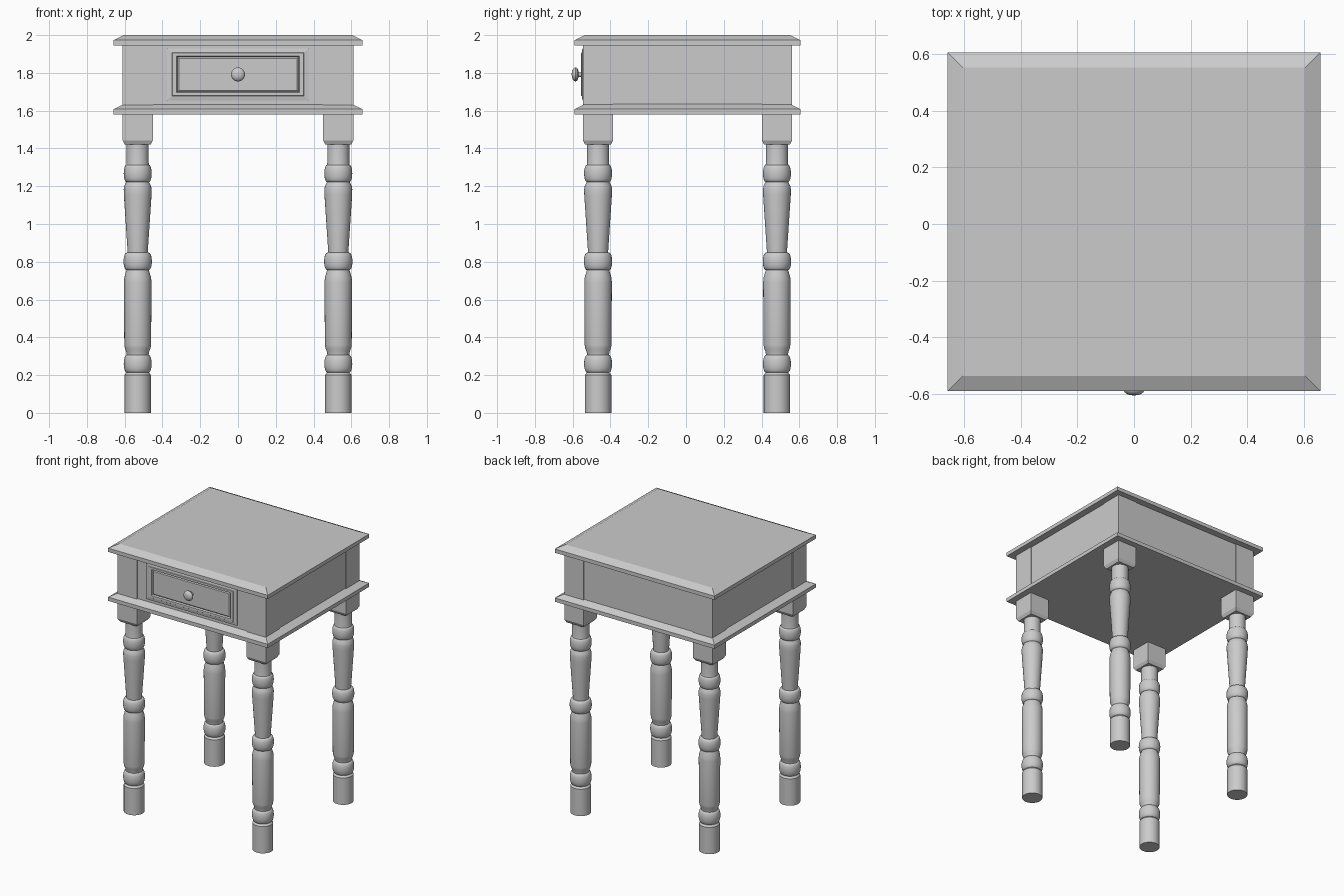
import bpy, bmesh, math
from mathutils import Matrix

if "Cube" in bpy.data.objects:
    bpy.data.objects.remove(bpy.data.objects["Cube"])

CY = 0.008            # table centre in y (the knob sticks out in front)
LX, LY = 0.531, 0.4735  # leg centre


def finish(name, bm, loc, mirror=(), smooth=False):
    bmesh.ops.recalc_face_normals(bm, faces=bm.faces)
    me = bpy.data.meshes.new(name)
    bm.to_mesh(me)
    bm.free()
    ob = bpy.data.objects.new(name, me)
    bpy.context.collection.objects.link(ob)
    ob.location = loc
    if smooth:
        bpy.ops.object.select_all(action='DESELECT')
        ob.select_set(True)
        bpy.context.view_layer.objects.active = ob
        bpy.ops.object.shade_smooth_by_angle(angle=math.radians(35))
    if mirror:
        m = ob.modifiers.new("mirror", 'MIRROR')
        m.use_axis = ('x' in mirror, 'y' in mirror, False)
        m.use_mirror_merge = False
    return ob


def loft(name, rings, loc=(0, CY, 0), offset=(0, 0), facing_front=False, mirror=()):
    """Stack of rectangles (half width, half depth, height), capped at both ends."""
    bm = bmesh.new()
    loops = [[bm.verts.new((sx * hx + offset[0], sy * hy + offset[1], z))
              for sx, sy in ((-1, -1), (1, -1), (1, 1), (-1, 1))] for hx, hy, z in rings]
    for a, b in zip(loops, loops[1:]):
        for i in range(4):
            j = (i + 1) % 4
            bm.faces.new((a[i], a[j], b[j], b[i]))
    bm.faces.new(loops[0])
    bm.faces.new(loops[-1])
    if facing_front:
        bm.transform(Matrix.Rotation(math.pi / 2, 4, 'X'))
    return finish(name, bm, loc, mirror)


def lathe(name, profile, loc, offset=(0, 0), facing_front=False, mirror=(), n=32):
    """Turned part from (radius, height) points."""
    bm = bmesh.new()
    loops = [[bm.verts.new((r * math.cos(2 * math.pi * i / n) + offset[0],
                            r * math.sin(2 * math.pi * i / n) + offset[1], z))
              for i in range(n)] for r, z in profile]
    for a, b in zip(loops, loops[1:]):
        for i in range(n):
            j = (i + 1) % n
            bm.faces.new((a[i], a[j], b[j], b[i]))
    bm.faces.new(loops[0])
    bm.faces.new(loops[-1])
    if facing_front:
        bm.transform(Matrix.Rotation(math.pi / 2, 4, 'X'))
    return finish(name, bm, loc, mirror, smooth=True)


def bead(z, half, r0, r1, steps=10):
    """Rounded ring on a turned profile, going upward."""
    return [(r0 + (r1 - r0) * math.sin(math.pi * k / steps),
             z - half * math.cos(math.pi * k / steps)) for k in range(steps + 1)]


# Table top and lower moulding, both with chamfered upper edges
for name, z in (("table_top", 1.945), ("lower_moulding", 1.58)):
    loft(name, [(0.658, 0.598, z), (0.658, 0.598, z + 0.028), (0.604, 0.544, z + 0.055)])

# Apron box between the corner posts
loft("apron", [(0.606, 0.548, 1.6), (0.606, 0.548, 1.95)])

# Square corner posts, chamfered below
loft("corner_post", [(0.068, 0.068, 1.42), (0.08, 0.08, 1.443), (0.08, 0.08, 1.95)],
     offset=(LX, -LY), mirror='xy')

# Turned legs
profile = [(0.07, 0.0), (0.07, 0.2), (0.065, 0.207)]
profile += bead(0.26, 0.047, 0.058, 0.074)
profile += [(0.061, 0.325), (0.068, 0.342), (0.071, 0.36), (0.073, 0.69), (0.071, 0.715), (0.064, 0.74)]
profile += bead(0.802, 0.046, 0.059, 0.075)
profile += [(0.053, 0.849), (0.073, 1.15), (0.074, 1.185), (0.070, 1.203)]
profile += bead(1.268, 0.045, 0.060, 0.074)
profile += [(0.058, 1.325), (0.058, 1.43)]
lathe("turned_leg", profile, (0, CY, 0), offset=(LX, -LY), mirror='xy')

# Drawer front with stepped border and sunken panel
loft("drawer_front", [(0.375, 0.138, 0.0), (0.375, 0.138, 0.010), (0.350, 0.115, 0.014),
                      (0.348, 0.113, 0.017), (0.325, 0.097, 0.017), (0.320, 0.092, 0.005),
                      (0.312, 0.084, 0.012)],
     loc=(0, CY - 0.546, 1.792), facing_front=True)

# Drawer knob
knob = [(0.018, 0.0), (0.014, 0.012), (0.014, 0.024), (0.026, 0.027), (0.035, 0.033),
        (0.037, 0.040), (0.034, 0.048), (0.026, 0.055), (0.015, 0.059), (0.005, 0.060)]
lathe("drawer_knob", knob, (0, -0.545, 1.792), facing_front=True)
